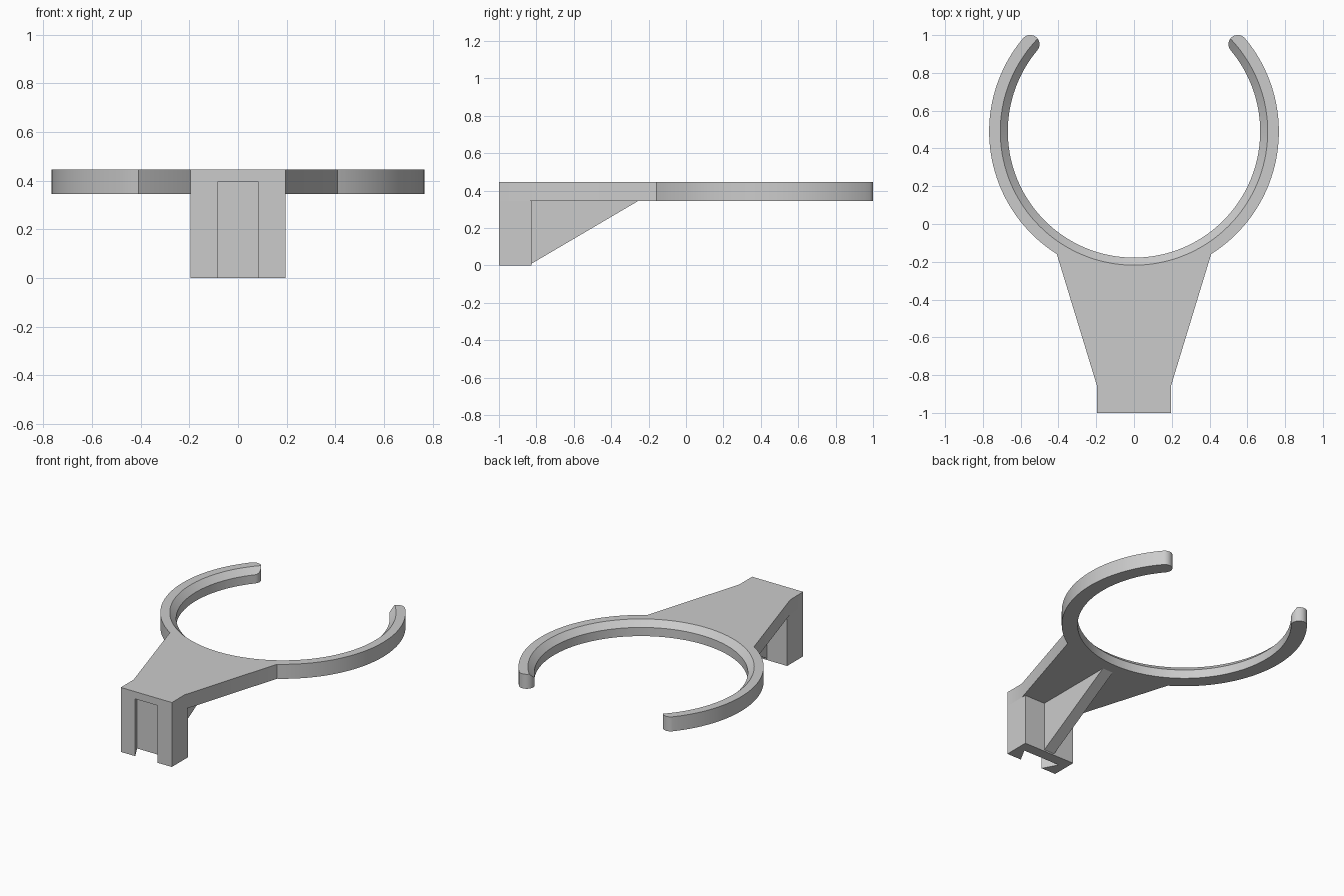
import bpy, bmesh
from math import cos, sin, radians
from mathutils import Vector

cube = bpy.data.objects.get("Cube")
if cube:
    bpy.data.objects.remove(cube, do_unlink=True)

# Single plain grey
grey = bpy.data.materials.new("plain grey")
grey.use_nodes = True
COLOUR = (0.6, 0.6, 0.6, 1)
grey.diffuse_color = COLOUR
grey.node_tree.nodes["Principled BSDF"].inputs["Base Color"].default_value = COLOUR

CENTRE_Y = 0.49
R_OUT, R_IN = 0.767, 0.668
BOTTOM, TOP = 0.345, 0.445
HALF_W = 0.195
TIP = 40          # angle of the open ring ends, in degrees


def finish(bm, name):
    bmesh.ops.recalc_face_normals(bm, faces=bm.faces)
    mesh = bpy.data.meshes.new(name)
    bm.to_mesh(mesh)
    bm.free()
    mesh.materials.append(grey)
    obj = bpy.data.objects.new(name, mesh)
    bpy.context.collection.objects.link(obj)
    return obj


def extrude(name, points, direction):
    """Solid made by sweeping a flat outline along a direction."""
    bm = bmesh.new()
    face = bm.faces.new([bm.verts.new(p) for p in points])
    new = bmesh.ops.extrude_face_region(bm, geom=[face])["geom"]
    verts = [v for v in new if isinstance(v, bmesh.types.BMVert)]
    bmesh.ops.translate(bm, verts=verts, vec=Vector(direction))
    return finish(bm, name)


def select_only(obj):
    bpy.ops.object.select_all(action="DESELECT")
    obj.select_set(True)
    bpy.context.view_layer.objects.active = obj


def cut(obj, cutter):
    cutter.hide_render = True
    mod = obj.modifiers.new("cut", "BOOLEAN")
    mod.operation, mod.solver, mod.object = "DIFFERENCE", "EXACT", cutter
    select_only(obj)
    bpy.ops.object.modifier_apply(modifier=mod.name)
    bpy.data.objects.remove(cutter, do_unlink=True)


def arc(cx, cy, r, start, end, steps):
    angles = [radians(start + (end - start) * i / steps) for i in range(steps + 1)]
    return [(cx + r * cos(a), cy + r * sin(a)) for a in angles]


# Tapered plate and open ring as one outline
mid = (R_OUT + R_IN) / 2
tip_x, tip_y = mid * cos(radians(TIP)), CENTRE_Y + mid * sin(radians(TIP))
half = [(HALF_W, -1), (HALF_W, -0.86)]
half += arc(0, CENTRE_Y, R_OUT, -57.8, TIP, 40)
half += arc(tip_x, tip_y, (R_OUT - R_IN) / 2, TIP, TIP + 180, 16)[1:-1]
inner = arc(0, CENTRE_Y, R_IN, TIP, -180 - TIP, 104)
outline = half + inner + [(-x, y) for x, y in reversed(half)]
holder = extrude("ring_and_plate", [(x, y, BOTTOM) for x, y in outline],
                 (0, 0, TOP - BOTTOM))

# Chamfer around the inner top edge
bm = bmesh.new()
bmesh.ops.create_cone(bm, cap_ends=True, segments=144, radius1=R_IN - 0.03,
                      radius2=R_IN + 0.07, depth=0.1)
bmesh.ops.translate(bm, verts=bm.verts, vec=(0, CENTRE_Y, 0.425))
cut(holder, finish(bm, "chamfer_cutter"))

# Mounting block with a dovetail slot in its front
slot = [(0.085, -1), (0.14, -0.9), (-0.14, -0.9), (-0.085, -1)]
block = [(HALF_W, -1), (HALF_W, -0.825), (-HALF_W, -0.825), (-HALF_W, -1)]
mount = extrude("mounting_block", [(x, y, 0) for x, y in block + slot[::-1]],
                (0, 0, BOTTOM))

# Upper end of the slot, reaching into the plate
wide = [(0.074, -1.02)] + slot[1:3] + [(-0.074, -1.02)]
cut(holder, extrude("slot_cutter", [(x, y, 0.2) for x, y in wide], (0, 0, 0.195)))

# Central gusset under the plate
extrude("gusset", [(-0.04, -0.825, 0.01), (-0.04, -0.825, BOTTOM),
                   (-0.04, -0.255, BOTTOM)], (0.08, 0, 0))

select_only(holder)
bpy.ops.object.shade_smooth_by_angle(angle=radians(30))
